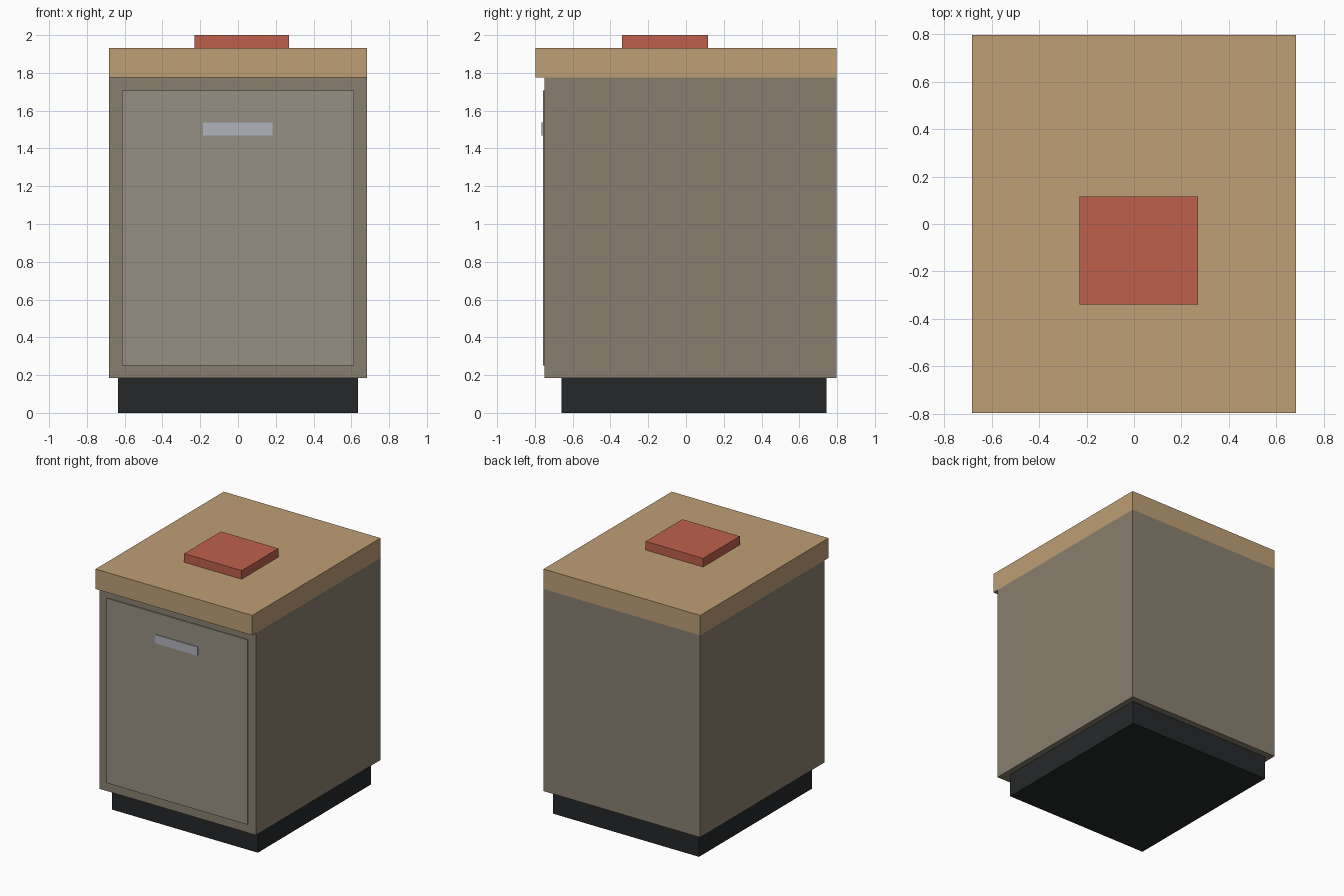
import bpy
from mathutils import Color

if "Cube" in bpy.data.objects:
    bpy.data.objects.remove(bpy.data.objects["Cube"])


def material(name, rgb):
    mat = bpy.data.materials.new(name)
    col = Color([c / 255 for c in rgb]).from_srgb_to_scene_linear()
    mat.diffuse_color = (*col, 1)
    mat.use_nodes = True
    mat.node_tree.nodes["Principled BSDF"].inputs["Base Color"].default_value = mat.diffuse_color
    return mat


def box(name, x, y, z, mat):
    """Box spanning the given (min, max) range on each axis."""
    spans = (x, y, z)
    bpy.ops.mesh.primitive_cube_add(size=1, location=[(a + b) / 2 for a, b in spans])
    obj = bpy.context.object
    obj.name = name
    obj.scale = [b - a for a, b in spans]
    bpy.ops.object.transform_apply(location=False, rotation=False, scale=True)
    obj.data.materials.append(mat)
    return obj


black = material("plinth_black", (37, 39, 41))
taupe = material("body_taupe", (137, 128, 111))
grey = material("door_grey", (151, 143, 130))
metal = material("handle_metal", (176, 180, 188))
wood = material("worktop_wood", (189, 159, 118))
red = material("red_block", (190, 96, 76))

# Recessed base and cabinet body
box("plinth", (-0.635, 0.635), (-0.66, 0.745), (0, 0.185), black)
box("cabinet_body", (-0.682, 0.682), (-0.75, 0.797), (0.185, 1.775), taupe)

# Thin door panel with flat handle
box("door", (-0.614, 0.614), (-0.758, -0.75), (0.252, 1.706), grey)
box("handle", (-0.185, 0.182), (-0.765, -0.758), (1.468, 1.537), metal)

# Overhanging worktop and the block lying on it
box("worktop", (-0.682, 0.682), (-0.797, 0.797), (1.775, 1.932), wood)
box("top_block", (-0.23, 0.27), (-0.34, 0.116), (1.932, 2.0), red)
